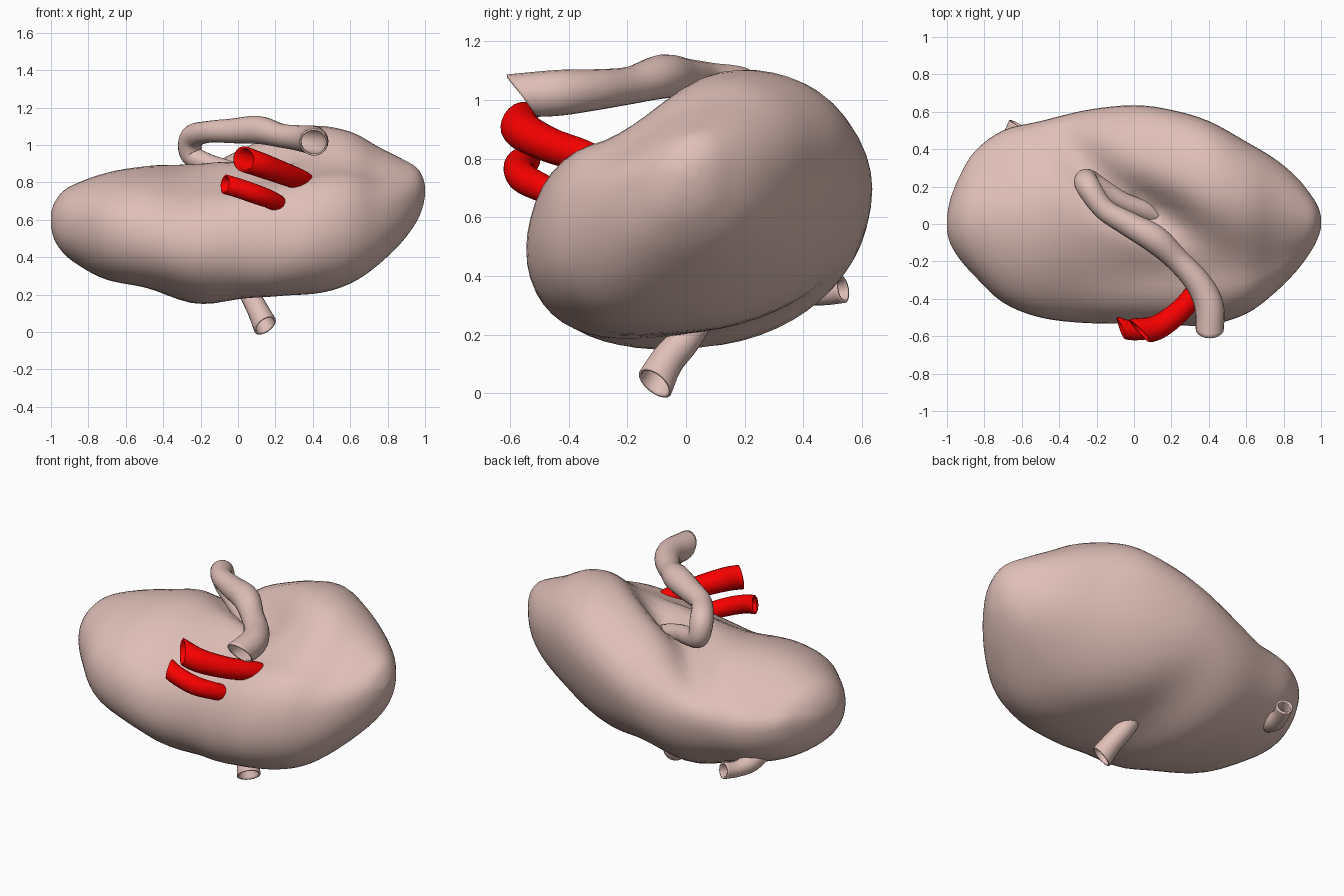
import bpy, bmesh, math
from mathutils import Vector

if "Cube" in bpy.data.objects:
    bpy.data.objects.remove(bpy.data.objects["Cube"])


def material(name, rgb):
    m = bpy.data.materials.new(name)
    m.diffuse_color = (*rgb, 1)
    m.use_nodes = True
    m.node_tree.nodes["Principled BSDF"].inputs["Base Color"].default_value = m.diffuse_color
    return m


TISSUE = material("tissue", (0.74, 0.52, 0.475))
RED = material("red", (0.95, 0.0, 0.0))


def spline(rows, steps):
    """Catmull-Rom interpolation of equal-length tuples."""
    out, n = [], len(rows)
    for i in range(n - 1):
        p = [rows[max(0, min(n - 1, i + k))] for k in (-1, 0, 1, 2)]
        for s in range(steps):
            t = s / steps
            out.append([0.5 * (2 * b + (c - a) * t + (2 * a - 5 * b + 4 * c - d) * t * t
                               + (3 * b - a - 3 * c + d) * t ** 3) for a, b, c, d in zip(*p)])
    return out + [list(rows[-1])]


def loft(name, rings, mat, capped):
    bm = bmesh.new()
    vr = [[bm.verts.new(p) for p in r] for r in rings]
    n = len(vr[0])
    for a, b in zip(vr, vr[1:]):
        for i in range(n):
            bm.faces.new((a[i], a[(i + 1) % n], b[(i + 1) % n], b[i]))
    if capped:
        bm.faces.new(vr[0])
        bm.faces.new(vr[-1])
    bmesh.ops.recalc_face_normals(bm, faces=bm.faces)
    me = bpy.data.meshes.new(name)
    bm.to_mesh(me)
    bm.free()
    me.materials.append(mat)
    ob = bpy.data.objects.new(name, me)
    bpy.context.collection.objects.link(ob)
    bpy.context.view_layer.objects.active = ob
    ob.select_set(True)
    bpy.ops.object.shade_smooth_by_angle(angle=math.radians(50))
    ob.select_set(False)
    return ob


def dent(p, cx, cy, ang, length, width):
    """Elongated falloff in the top plane."""
    dx, dy = p.x - cx, p.y - cy
    u = dx * math.cos(ang) + dy * math.sin(ang)
    v = -dx * math.sin(ang) + dy * math.cos(ang)
    return math.exp(-(u / length) ** 2 - (v / width) ** 2)


# Body: cross-sections along x as (x, ymin, ymax, zmin, zmax, tilt)
SECTIONS = [
    (-1.0, -0.04, 0.04, 0.56, 0.64, 0.05), (-0.98, -0.11, 0.14, 0.49, 0.70, 0.05),
    (-0.93, -0.19, 0.26, 0.42, 0.765, 0.05), (-0.85, -0.28, 0.39, 0.36, 0.81, 0.05),
    (-0.7, -0.42, 0.50, 0.28, 0.86, 0.08), (-0.5, -0.50, 0.55, 0.225, 0.89, 0.12),
    (-0.25, -0.53, 0.61, 0.165, 0.91, 0.2), (0.0, -0.53, 0.635, 0.185, 0.99, 0.25),
    (0.2, -0.54, 0.61, 0.175, 1.06, 0.3), (0.4, -0.54, 0.55, 0.2, 1.105, 0.33),
    (0.6, -0.48, 0.44, 0.27, 1.075, 0.3), (0.75, -0.37, 0.35, 0.36, 0.995, 0.3),
    (0.87, -0.25, 0.25, 0.47, 0.935, 0.25), (0.95, -0.14, 0.15, 0.58, 0.89, 0.2),
    (0.985, -0.07, 0.09, 0.66, 0.84, 0.2), (1.0, -0.02, 0.04, 0.73, 0.79, 0.2)]


def rounded(v, e):
    return math.copysign(abs(v) ** e, v)


rings = []
for x, y0, y1, z0, z1, tilt in spline(SECTIONS, 4):
    ring = []
    for i in range(56):
        t = 2 * math.pi * i / 56
        e = 0.94 + 0.05 * math.sin(t)
        s = rounded(math.sin(t + tilt), e)
        p = Vector((x, (y0 + y1) / 2 + (y1 - y0) / 2 * rounded(math.cos(t), e),
                    (z0 + z1) / 2 + (z1 - z0) / 2 * s))
        up = max(0, min(1, s * 1.5))
        # hilum hollow, its back groove, flattened front slope, low back-left rim, bottom waves
        drop = (0.17 * dent(p, 0.12, 0.06, -0.5, 0.28, 0.11)
                + 0.08 * dent(p, -0.27, 0.33, -0.8, 0.28, 0.11)
                + 0.10 * dent(p, 0.35, -0.24, 0.1, 0.5, 0.2)
                + 0.06 * dent(p, -0.72, 0.34, 0.4, 0.3, 0.2))
        p.z -= drop * up
        if s < 0:
            p.z += 0.018 * -s * math.sin(9 * x + 4 * p.y) * (1 - x * x)
        ring.append(p)
    rings.append(ring)
loft("organ_body", rings, TISSUE, True)


def tube(name, path, mat, slant=(0, 0, 0), wall=0.01, sides=20):
    """Hollow vessel through (x, y, z, radius) points, open end last, cut obliquely."""
    pts = spline(path, 6)
    pos = [Vector(p[:3]) for p in pts]
    rings, side = [], None
    for i, c in enumerate(pos):
        tan = (pos[min(i + 1, len(pos) - 1)] - pos[max(i - 1, 0)]).normalized()
        ref = side if side else tan.orthogonal()
        side = (ref - tan * ref.dot(tan)).normalized()
        other = tan.cross(side)
        ring = []
        for k in range(sides):
            a = 2 * math.pi * k / sides
            o = (side * math.cos(a) + other * math.sin(a)) * pts[i][3]
            cut = o.dot(Vector(slant)) * max(0, (i - len(pos) + 7) / 6)
            ring.append(c + o + tan * cut)
        rings.append(ring)
    ob = loft(name, rings, mat, False)
    mod = ob.modifiers.new("wall", "SOLIDIFY")
    mod.thickness, mod.offset = wall, -1
    return ob


# Long looping duct rising out of the hilum and crossing to the front
tube("looping_duct", [
    (0.16, 0.03, 0.76, 0.06), (0.06, 0.07, 0.82, 0.055), (-0.06, 0.12, 0.87, 0.05),
    (-0.17, 0.19, 0.905, 0.052), (-0.25, 0.235, 0.95, 0.06), (-0.245, 0.20, 1.04, 0.065),
    (-0.16, 0.08, 1.07, 0.058), (-0.03, 0.0, 1.075, 0.066), (0.11, -0.08, 1.08, 0.075),
    (0.23, -0.19, 1.05, 0.064), (0.34, -0.31, 1.035, 0.07), (0.40, -0.43, 1.025, 0.078),
    (0.405, -0.56, 1.015, 0.076)], TISSUE, slant=(0, 0, 0.6))

# Two red vessels at the front
tube("upper_red_vessel", [
    (0.42, -0.20, 0.72, 0.05), (0.355, -0.33, 0.80, 0.055), (0.25, -0.46, 0.845, 0.06),
    (0.13, -0.55, 0.89, 0.066), (0.03, -0.57, 0.925, 0.068)], RED, slant=(0, 0.7, 0.1))
tube("lower_red_vessel", [
    (0.28, -0.36, 0.64, 0.04), (0.19, -0.49, 0.70, 0.048), (0.10, -0.555, 0.735, 0.052),
    (0.0, -0.57, 0.77, 0.052), (-0.07, -0.555, 0.79, 0.052)], RED, slant=(0, 0.7, 0.1))

# Short outlet stubs underneath and at the back
tube("bottom_outlet", [
    (0.03, 0.06, 0.30, 0.06), (0.07, 0.0, 0.19, 0.055), (0.11, -0.065, 0.11, 0.058),
    (0.145, -0.105, 0.035, 0.066)], TISSUE, slant=(0, 0, -0.4))
tube("back_outlet", [
    (-0.70, 0.28, 0.40, 0.06), (-0.69, 0.37, 0.36, 0.055), (-0.66, 0.46, 0.345, 0.045),
    (-0.625, 0.535, 0.355, 0.047)], TISSUE)
